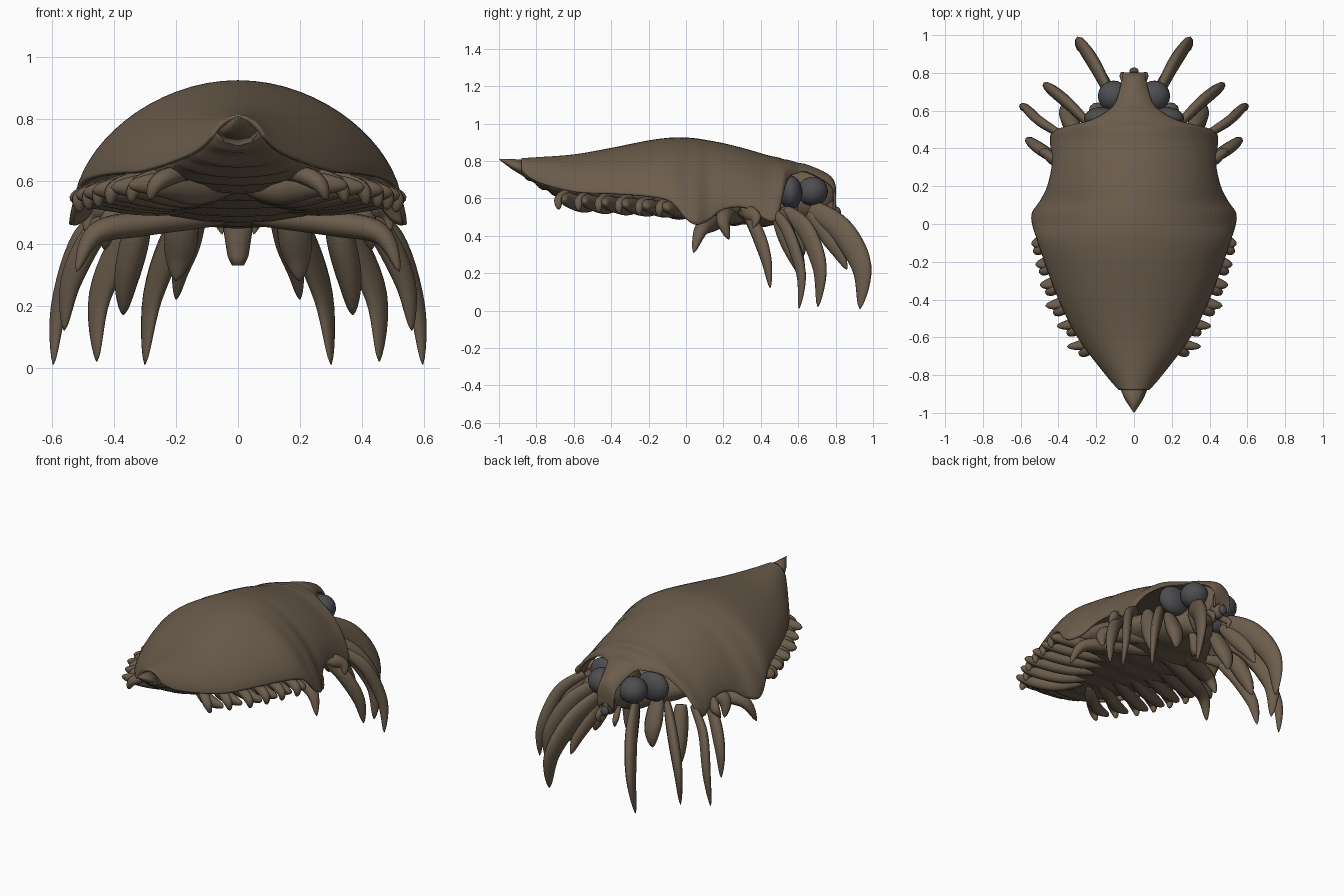
import bpy, bmesh, math
from mathutils import Vector

old = bpy.data.objects.get("Cube")
if old:
    bpy.data.objects.remove(old, do_unlink=True)


def material(name, color):
    mat = bpy.data.materials.new(name)
    mat.use_nodes = True
    mat.diffuse_color = color
    mat.node_tree.nodes["Principled BSDF"].inputs["Base Color"].default_value = color
    return mat


BROWN = material("shell_brown", (.15, .11, .073, 1))
GREY = material("eye_grey", (.075, .075, .082, 1))


def spline(points, steps):
    """Smooth curve through points of any dimension."""
    pts = [Vector(p) for p in points]
    pts = [pts[0]] + pts + [pts[-1]]
    out = []
    for a, b, c, d in zip(pts, pts[1:], pts[2:], pts[3:]):
        for s in range(steps):
            t = s / steps
            out.append(b + (c - a) * t / 2 + (a * 2 - b * 5 + c * 4 - d) * t ** 2 / 2
                       + (b * 3 - a - c * 3 + d) * t ** 3 / 2)
    return out + [pts[-1]]


def loft(name, rings, closed=True):
    """Skin a list of rings; closed rings also get end caps."""
    bm = bmesh.new()
    rows = [[bm.verts.new(p) for p in ring] for ring in rings]
    n = len(rows[0])
    for r, s in zip(rows, rows[1:]):
        for i in range(n if closed else n - 1):
            j = (i + 1) % n
            bm.faces.new((r[i], r[j], s[j], s[i]))
    if closed:
        bm.faces.new(rows[0])
        bm.faces.new(rows[-1])
    bmesh.ops.recalc_face_normals(bm, faces=bm.faces)
    mesh = bpy.data.meshes.new(name)
    bm.to_mesh(mesh)
    bm.free()
    obj = bpy.data.objects.new(name, mesh)
    bpy.context.collection.objects.link(obj)
    mesh.materials.append(BROWN)
    mesh.shade_smooth()
    return obj


def limb(name, path, wide, thin, taper=.6):
    """Curved, flattened, pointed limb, made on both sides."""
    pts = spline(path, 6)
    flat = (pts[len(pts) // 2] - pts[0]).cross(pts[-1] - pts[0]).normalized()
    for side, sign in (("left", 1), ("right", -1)):
        rings = []
        for i, p in enumerate(pts):
            t = (pts[min(i + 1, len(pts) - 1)] - pts[max(i - 1, 0)]).normalized()
            out = t.cross(flat)
            u = i / (len(pts) - 1)
            size = max(.05, (.65 + 1.8 * u * (1 - u)) * (1 - u ** 3) ** taper)
            ring = []
            for k in range(10):
                a = k * math.tau / 10
                q = p + out * math.cos(a) * wide * size + flat * math.sin(a) * thin * size
                ring.append((q.x * sign, q.y, q.z))
            rings.append(ring)
        loft(f"{side}_{name}", rings)


def ellipsoid(name, center, radii, mat):
    bpy.ops.mesh.primitive_uv_sphere_add(segments=24, ring_count=14, location=center)
    obj = bpy.context.object
    obj.name = name
    obj.scale = radii
    obj.data.materials.append(mat)
    bpy.ops.object.shade_smooth()


# Domed shell: y, half width, ridge height, rim height
stations = spline([
    (-.88, .08, .815, .75), (-.8, .15, .82, .69), (-.6, .3, .835, .635),
    (-.4, .4, .87, .625), (-.2, .475, .91, .61), (-.08, .515, .925, .58),
    (.0, .54, .925, .49), (.06, .54, .92, .46), (.12, .5, .91, .48),
    (.2, .46, .895, .54), (.32, .435, .865, .55), (.44, .445, .83, .48),
    (.49, .43, .82, .5), (.52, .35, .81, .62), (.55, .23, .805, .71),
    (.6, .14, .79, .735), (.65, .095, .78, .74), (.76, .065, .73, .68),
    (.8, .06, .67, .62), (.8, .05, .56, .53)], 4)


def half_width(y):
    return min(stations, key=lambda s: abs(s[0] - y))[1]


rings = []
for y, w, top, rim in stations:
    rings.append([(w * math.sin(a), y, rim + (top - rim) * abs(math.cos(a)) ** 1.35)
                  for a in (math.pi * (k / 32 - .5) for k in range(33))])
shell = loft("shell", rings, closed=False)
solid = shell.modifiers.new("thickness", "SOLIDIFY")
solid.thickness = .015
solid.offset = -1

# Pointed tail tip, ridged above and rounded below
loft("tail_tip", [[(w * x, y, low + (top - low) * h) for x, h in
                   ((0, 1), (.5, .8), (1, .4), (.6, .1), (0, 0), (-.6, .1), (-1, .4), (-.5, .8))]
                  for y, w, top, low in ((-.865, .076, .807, .715), (-.93, .048, .81, .755),
                                         (-.998, .003, .812, .806))])

# Segmented belly rising to the tail: y, half width, top, bottom
rings = []
for i, (y, w, top, low) in enumerate(spline([
        (-.88, .07, .78, .73), (-.75, .17, .73, .645), (-.6, .25, .71, .59),
        (-.3, .35, .72, .54), (.0, .37, .7, .49), (.3, .31, .66, .46), (.6, .1, .62, .46)], 8)):
    mid, half = (top + low) / 2, (top - low) / 2 + .01 * (i % 4 > 1)
    rings.append([(w * math.cos(a), y, mid + half * math.sin(a))
                  for a in (k * math.tau / 20 for k in range(20))])
loft("belly", rings)

# Head, eyes, snout and mouth
ellipsoid("head", (0, .64, .62), (.085, .16, .13), BROWN)
ellipsoid("snout", (0, .76, .55), (.045, .045, .06), BROWN)
ellipsoid("nose", (0, .808, .525), (.025, .02, .03), GREY)
for side, sign in (("left", 1), ("right", -1)):
    ellipsoid(f"{side}_front_eye", (sign * .108, .677, .637), (.083, .082, .078), GREY)
    ellipsoid(f"{side}_rear_eye", (sign * .165, .56, .632), (.1, .06, .09), GREY)
loft("mouth_plate", [[(w * math.cos(a), .56 + .03 * math.sin(a), z)
                      for a in (k * math.tau / 10 for k in range(10))]
                     for z, w in ((.56, .06), (.45, .048), (.36, .034), (.33, .02))])

# Large walking legs and the blades behind them
limb("first_leg", [(.12, .67, .55), (.2, .83, .43), (.275, .94, .23), (.3, .93, .01)], .066, .032)
limb("second_leg", [(.24, .53, .53), (.35, .64, .43), (.445, .715, .23), (.455, .705, .02)], .054, .03)
limb("third_leg", [(.38, .47, .53), (.5, .545, .42), (.575, .615, .2), (.595, .605, .01)], .036, .026)
limb("fourth_leg", [(.36, .31, .55), (.47, .38, .42), (.54, .43, .27), (.56, .45, .12)], .042, .032)
limb("inner_blade", [(.12, .66, .52), (.15, .74, .42), (.185, .81, .32), (.2, .86, .22)], .045, .03)
limb("middle_blade", [(.31, .49, .53), (.33, .53, .42), (.36, .59, .28), (.37, .63, .17)], .045, .05)
limb("outer_jaw", [(.17, .52, .55), (.18, .57, .45), (.19, .61, .36), (.2, .62, .28)], .04, .055)
limb("side_hook", [(.3, .3, .53), (.42, .34, .52), (.47, .375, .49), (.49, .36, .44)], .04, .03)
limb("palp", [(.03, .7, .55), (.05, .76, .5), (.06, .79, .47), (.05, .78, .43)], .02, .018)

# Broad flaps under the front of the shell
limb("long_flap", [(.03, .22, .49), (.3, .14, .465), (.46, .08, .43), (.52, .04, .31)], .04, .045)
limb("short_flap", [(.05, .34, .51), (.25, .24, .51), (.4, .2, .48), (.43, .23, .38)], .05, .045)

# Belly limbs sweeping back and out, each with a blunt hook beside it
for i in range(6):
    u = i / 5
    y = -.1 - .54 * u
    w = half_width(y)
    z = .53 + .04 * u
    reach = w + .035 + .055 * u
    limb(f"belly_limb_{i}", [(.02, y + .2, z + .02), (w * .5, y + .1, z),
                             (w * .93, y + .01, z + .02), (reach, y - .01, z + .02)],
         .036, .046, .4)
    limb(f"belly_hook_{i}", [(w * .5, y + .07, z + .06), (w * .8, y, z + .05),
                             (w, y - .04, z + .02), (w + .02 * u, y - .04, z - .03)],
         .028, .028, .4)
